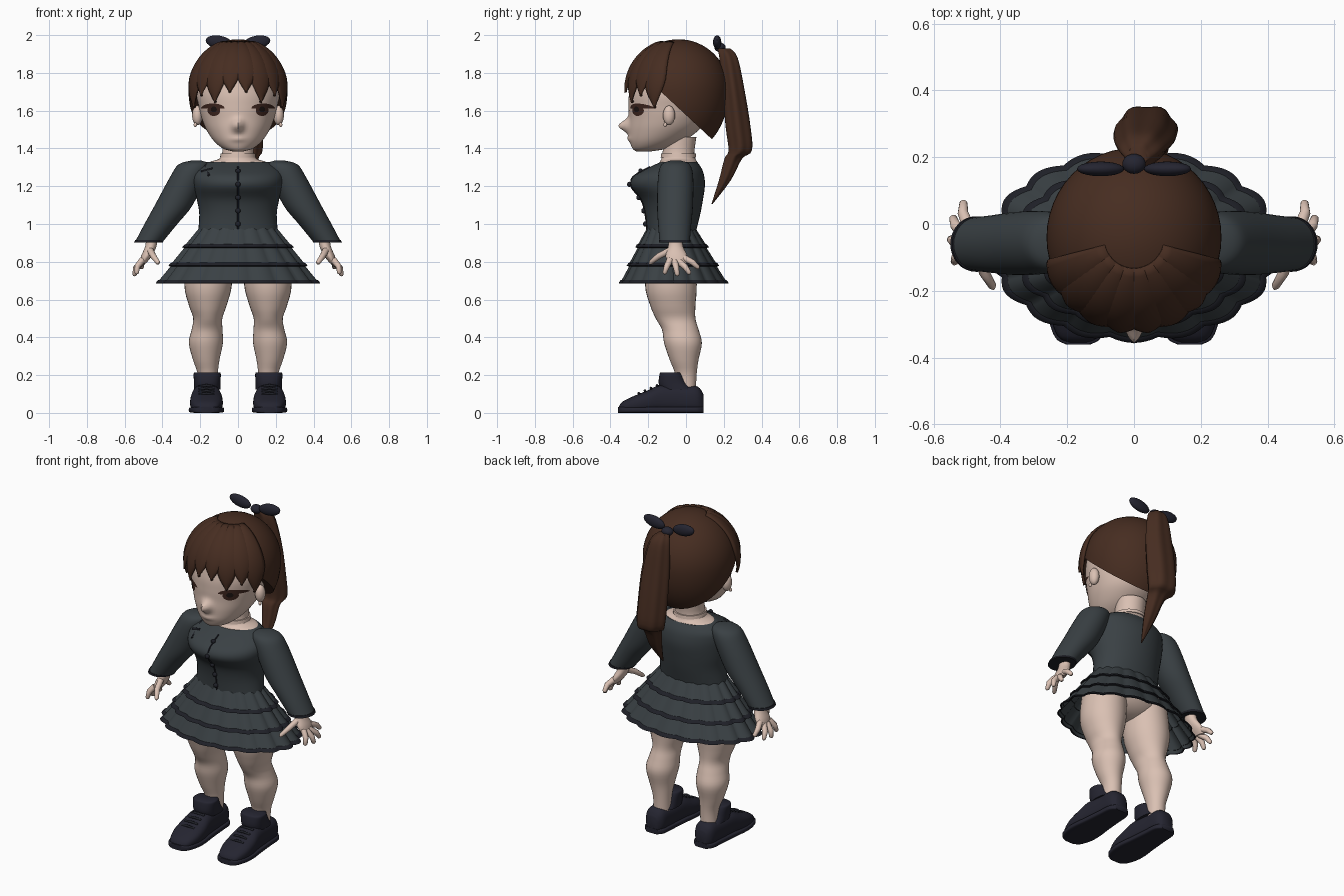
import bpy, bmesh, math
from math import sin, cos, pi, radians
from mathutils import Vector
from mathutils.bvhtree import BVHTree

if "Cube" in bpy.data.objects:
    bpy.data.objects.remove(bpy.data.objects["Cube"])


def material(name, r, g, b):
    m = bpy.data.materials.new(name)
    m.use_nodes = True
    m.diffuse_color = (r, g, b, 1)
    m.node_tree.nodes["Principled BSDF"].inputs["Base Color"].default_value = (r, g, b, 1)
    return m


SKIN = material("skin", .70, .53, .45)
HAIR = material("brown_hair", .062, .026, .015)
CLOTH = material("grey_cloth", .042, .052, .058)
TRIM = material("black_trim", .013, .014, .02)
NAVY = material("navy_leather", .018, .018, .03)
EYE = material("eye_brown", .05, .02, .014)
PUPIL = material("pupil", .012, .007, .006)


def finish(name, bm, mat, mirror=False, angle=50):
    bmesh.ops.recalc_face_normals(bm, faces=bm.faces)
    me = bpy.data.meshes.new(name)
    bm.to_mesh(me)
    bm.free()
    ob = bpy.data.objects.new(name, me)
    bpy.context.collection.objects.link(ob)
    me.materials.append(mat)
    bpy.ops.object.select_all(action='DESELECT')
    ob.select_set(True)
    bpy.context.view_layer.objects.active = ob
    bpy.ops.object.shade_smooth_by_angle(angle=radians(angle))
    if mirror:
        ob.modifiers.new("Mirror", 'MIRROR')
    return ob


def smooth_rings(rings, sub):
    # Catmull-Rom interpolation between the given sections
    out = []
    for i in range(len(rings) - 1):
        a, b = rings[max(i - 1, 0)], rings[i]
        c, d = rings[i + 1], rings[min(i + 2, len(rings) - 1)]
        for k in range(sub):
            t = k / sub
            out.append([.5 * (2*q + (r - p)*t + (2*p - 5*q + 4*r - s)*t*t + (3*q - p - 3*r + s)*t**3)
                        for p, q, r, s in zip(a, b, c, d)])
    return out + [list(rings[-1])]


def skin_rows(bm, rows, caps=True):
    rows = [[bm.verts.new(p) for p in row] for row in rows]
    n = len(rows[0])
    for r, s in zip(rows, rows[1:]):
        for j in range(n):
            bm.faces.new((r[j], r[(j + 1) % n], s[(j + 1) % n], s[j]))
    if caps:
        bm.faces.new(rows[0])
        bm.faces.new(rows[-1])


def loft(name, rings, mat, n=32, sub=4, axis='z', caps=True, mirror=False, wave=None, warp=None, power=1):
    # sections are (x, y, z, half width, half depth)
    rows = []
    for x, y, z, a, b in smooth_rings(rings, sub):
        row = []
        for j in range(n):
            t = 2 * pi * j / n
            k = wave(t) if wave else 1
            u = a * k * math.copysign(abs(cos(t)) ** power, cos(t))
            v = b * k * math.copysign(abs(sin(t)) ** power, sin(t))
            p = Vector((x + u, y + v, z) if axis == 'z' else (x + u, y, z + v))
            row.append(warp(p) if warp else p)
        rows.append(row)
    bm = bmesh.new()
    skin_rows(bm, rows, caps)
    return finish(name, bm, mat, mirror)


def tube(name, pts, radii, mat, mirror=False, n=10):
    rows = []
    for i, (p, r) in enumerate(zip(pts, radii)):
        d = Vector(pts[min(i + 1, len(pts) - 1)]) - Vector(pts[max(i - 1, 0)])
        q = d.to_track_quat('Z', 'Y')
        rows.append([Vector(p) + q @ Vector((r * cos(2*pi*j/n), r * sin(2*pi*j/n), 0)) for j in range(n)])
    bm = bmesh.new()
    skin_rows(bm, rows)
    return finish(name, bm, mat, mirror)


def ball(name, loc, size, mat, mirror=False, tilt=0):
    bm = bmesh.new()
    bmesh.ops.create_uvsphere(bm, u_segments=20, v_segments=12, radius=1)
    for v in bm.verts:
        x, y, z = (c * s for c, s in zip(v.co, size))
        v.co = (loc[0] + x*cos(tilt) - z*sin(tilt), loc[1] + y, loc[2] + x*sin(tilt) + z*cos(tilt))
    return finish(name, bm, mat, mirror)


def span(z, rx, front, back):
    return (0, (front + back) / 2, z, rx, (back - front) / 2)


# Head with nose and lips pushed out of the face
def face(p):
    if p.y < -.1:
        p.y -= .055 * math.exp(-(p.x / .026)**2 - ((p.z - 1.52) / .032)**2)
        p.y -= .010 * math.exp(-(p.x / .04)**2 - ((p.z - 1.45) / .014)**2)
    return p


head = loft("head", [span(1.385, .03, -.265, -.18), span(1.4, .08, -.283, -.10), span(1.44, .128, -.298, -.01),
                     span(1.5, .168, -.303, .07), span(1.56, .192, -.302, .11), span(1.62, .207, -.304, .13),
                     span(1.7, .22, -.30, .15), span(1.8, .20, -.27, .15), span(1.9, .11, -.17, .07)],
            SKIN, n=72, sub=6, warp=face)
loft("neck", [(0, -.04, 1.28, .175, .1), (0, -.04, 1.325, .155, .1), (0, -.04, 1.345, .10, .09),
              (0, -.04, 1.38, .083, .084), (0, -.03, 1.46, .085, .085)], SKIN)
loft("choker", [(0, -.04, 1.352, .095, .094), (0, -.04, 1.372, .092, .092)], SKIN, sub=1)
ball("ear", (.215, -.09, 1.575), (.028, .032, .052), SKIN, True)
ball("earring", (.226, -.11, 1.525), (.009, .009, .012), SKIN, True)

# Eyes as thin patches laid on the face
bvh = BVHTree.FromObject(head, bpy.context.evaluated_depsgraph_get())


def patch(name, cx, cz, low, high, half, lift, mat):
    bm = bmesh.new()
    cols = []
    for i in range(17):
        u = -1 + i / 8
        arc = max(1 - u * u, .02) ** .5
        col = []
        for k in range(5):
            x, z = cx + u * half, cz + (low + (high - low) * k / 4) * arc
            y = bvh.ray_cast(Vector((x, -1, z)), Vector((0, 1, 0)))[0].y
            col.append(bm.verts.new((x, y - lift, z)))
        cols.append(col)
    for a, b in zip(cols, cols[1:]):
        for k in range(4):
            bm.faces.new((a[k], b[k], b[k + 1], a[k + 1]))
    finish(name, bm, mat, True)


patch("upper_lash", .133, 1.612, -.002, .026, .062, .004, EYE)
patch("iris", .128, 1.602, -.03, .026, .034, .005, EYE)
patch("pupil", .128, 1.606, -.014, .016, .016, .007, PUPIL)

# Hair cap: a stretched sphere cut on a slope from temple to nape
C = Vector((0, -.04, 1.71))
R = Vector((.262, .268, .268))
bm = bmesh.new()
bmesh.ops.create_uvsphere(bm, u_segments=48, v_segments=32, radius=1)
for v in bm.verts:
    p = v.co * 1
    if p.z < 0:
        p.z *= 1.3
    v.co = C + p * R
cut = bmesh.ops.bisect_plane(bm, geom=bm.verts[:] + bm.edges[:] + bm.faces[:], plane_co=(0, -.17, 1.735),
                             plane_no=(0, -.68, -.73), clear_outer=True)
bmesh.ops.holes_fill(bm, edges=[e for e in bm.edges if e.is_boundary], sides=0)
finish("hair_cap", bm, HAIR)


# Fringe locks that follow the cap and taper to a point
def lock(name, az, tip, half=14):
    bm = bmesh.new()
    rows = []
    for i in range(15):
        t = i / 14
        e = radians(70 + (tip - 70) * t)
        w = half * (1 if t < .6 else max(1 - ((t - .6) / .4) ** 1.6, .02))
        row = []
        for k in range(7):
            u = -1 + k / 3
            a = radians(az + u * w)
            grow = 1.0 + .055 * t ** .5 + .03 * (1 - u * u)
            d = Vector((sin(a) * cos(e), -cos(a) * cos(e), sin(e)))
            row.append(bm.verts.new(C + d * R * grow))
        rows.append(row)
    for r, s in zip(rows, rows[1:]):
        for k in range(6):
            bm.faces.new((r[k], r[k + 1], s[k + 1], s[k]))
    ob = finish(name, bm, HAIR, True)
    ob.modifiers.new("Thickness", 'SOLIDIFY').thickness = .012


for az, tip in ((9, -3), (27, -14), (45, -7), (62, -20)):
    lock("fringe_lock", az, tip)

# Ponytail and bow
loft("ponytail", [(.01, .2, 1.93, .03, .035), (.02, .225, 1.88, .062, .05), (.03, .25, 1.72, .085, .06),
                  (.035, .275, 1.52, .09, .068), (.04, .287, 1.39, .085, .064), (.05, .25, 1.345, .055, .048),
                  (.06, .205, 1.23, .036, .032), (.06, .137, 1.105, .003, .003)],
     HAIR, n=40, wave=lambda t: 1 + .06 * cos(6 * t))
ball("bow_loop", (.1, .165, 1.962), (.072, .022, .035), NAVY, True, radians(10))
ball("bow_knot", (0, .18, 1.935), (.035, .03, .025), NAVY)

# Bodice with buttons and brooch
bodice = loft("bodice", [span(.95, .212, -.205, .05), span(1.05, .205, -.215, .075), span(1.13, .218, -.238, .09),
                         span(1.2, .235, -.292, .1), span(1.25, .238, -.28, .097), span(1.29, .22, -.215, .085),
                         span(1.328, .165, -.135, .06)], CLOTH, n=40)
bvh = BVHTree.FromObject(bodice, bpy.context.evaluated_depsgraph_get())


def chest(x, z):
    return bvh.ray_cast(Vector((x, -1, z)), Vector((0, 1, 0)))[0]


for z in (1.0, 1.07, 1.14, 1.21, 1.28):
    ball("button", chest(0, z) + Vector((0, -.006, 0)), (.014, .012, .014), TRIM)
tube("placket", [chest(0, .97 + i * .0175) for i in range(20)], [.005] * 20, TRIM, n=6)
for dx, dz in ((.03, .008), (-.012, .03)):
    tube("brooch_bar", [chest(-.165 - dx, 1.285 - dz), chest(-.165 + dx, 1.285 + dz)], [.007, .007], TRIM)

# Sleeves
loft("sleeve", [(.22, -.055, 1.335, .03, .03), (.235, -.055, 1.315, .08, .075), (.265, -.055, 1.25, .094, .093),
                (.34, -.058, 1.1, .1, .095), (.408, -.06, 1.0, .087, .088), (.472, -.06, .905, .073, .08)],
     CLOTH, mirror=True)
loft("cuff_edge", [(.468, -.06, .915, .076, .083), (.474, -.06, .902, .076, .083)], TRIM, sub=1, mirror=True)

# Hands
loft("palm", [(.455, -.055, .93, .03, .035), (.462, -.055, .88, .03, .04), (.485, -.05, .83, .028, .058),
              (.505, -.045, .79, .017, .05)], SKIN, n=20, mirror=True)
for base, tip in (((.505, -.085, .81), (.54, -.115, .735)), ((.508, -.06, .80), (.552, -.045, .725)),
                  ((.505, -.035, .80), (.545, .022, .735)), ((.495, -.01, .82), (.512, .07, .765)),
                  ((.465, -.085, .86), (.42, -.195, .79))):
    p, q = Vector(base), Vector(tip)
    bend = p.lerp(q, .55) + Vector((.008, 0, .008))
    tube("finger", [p, bend, p.lerp(q, .92), q], [.018, .016, .012, .004], SKIN, True)


# Pleated three-tier skirt
def pleat(t):
    return 1 + .05 * abs(sin(9 * t))


def skirt(z, grow=0):
    k = (.97 - z) / .28
    return (0, -.078 + .013 * k, z, .208 + .2 * k + grow, .13 + .135 * k + grow)


for top, low in ((.98, .88), (.89, .782), (.79, .69)):
    loft("skirt_tier", [skirt(top, -.004), skirt(low, .004)], CLOTH, n=144, sub=1, caps=False, wave=pleat)
    loft("skirt_trim", [skirt(low + .014, .001), skirt(low + .012, .009), skirt(low - .003, .011),
                        skirt(low - .006, .002)], TRIM, n=144, sub=1, caps=False, wave=pleat)
ball("hips", (0, -.075, .86), (.24, .14, .13), SKIN)

# Legs
loft("leg", [(.16, 0, .1, .05, .052), (.16, 0, .2, .052, .056), (.168, -.01, .28, .07, .076),
             (.17, -.016, .37, .09, .1), (.164, -.03, .44, .082, .097), (.16, -.055, .5, .077, .105),
             (.16, -.07, .57, .1, .12), (.158, -.08, .68, .126, .137), (.145, -.08, .88, .12, .125)],
     SKIN, mirror=True)


# Shoes: upper, sole, ankle cuff and laces
def floor(p):
    p.z = max(p.z, .006)
    return p


def shoe(y, half, height):
    return (.167, y, height / 2, half, height / 2)


SHAPE = ((-.355, .03, .035), (-.335, .062, .06), (-.27, .084, .092), (-.2, .086, .12), (-.13, .077, .15),
         (-.02, .067, .145), (.06, .06, .14), (.092, .035, .1))
loft("shoe_upper", [shoe(*s) for s in SHAPE], NAVY, axis='y', mirror=True, warp=floor, power=.75)
loft("shoe_sole", [shoe(y * 1.015, a + .007, .032) for y, a, h in SHAPE], NAVY, axis='y', mirror=True, power=.4)
loft("ankle_cuff", [(.163, -.05, .125, .07, .085), (.163, -.07, .16, .07, .075), (.163, -.08, .205, .072, .06),
                    (.163, -.08, .215, .066, .054)], NAVY, mirror=True, power=.8)
for i in range(4):
    y, z = -.25 + i * .032, .104 + i * .014
    tube("lace", [(.125, y + .006, z - .008), (.167, y, z), (.209, y + .006, z - .008)], [.007] * 3, TRIM, True, n=8)
